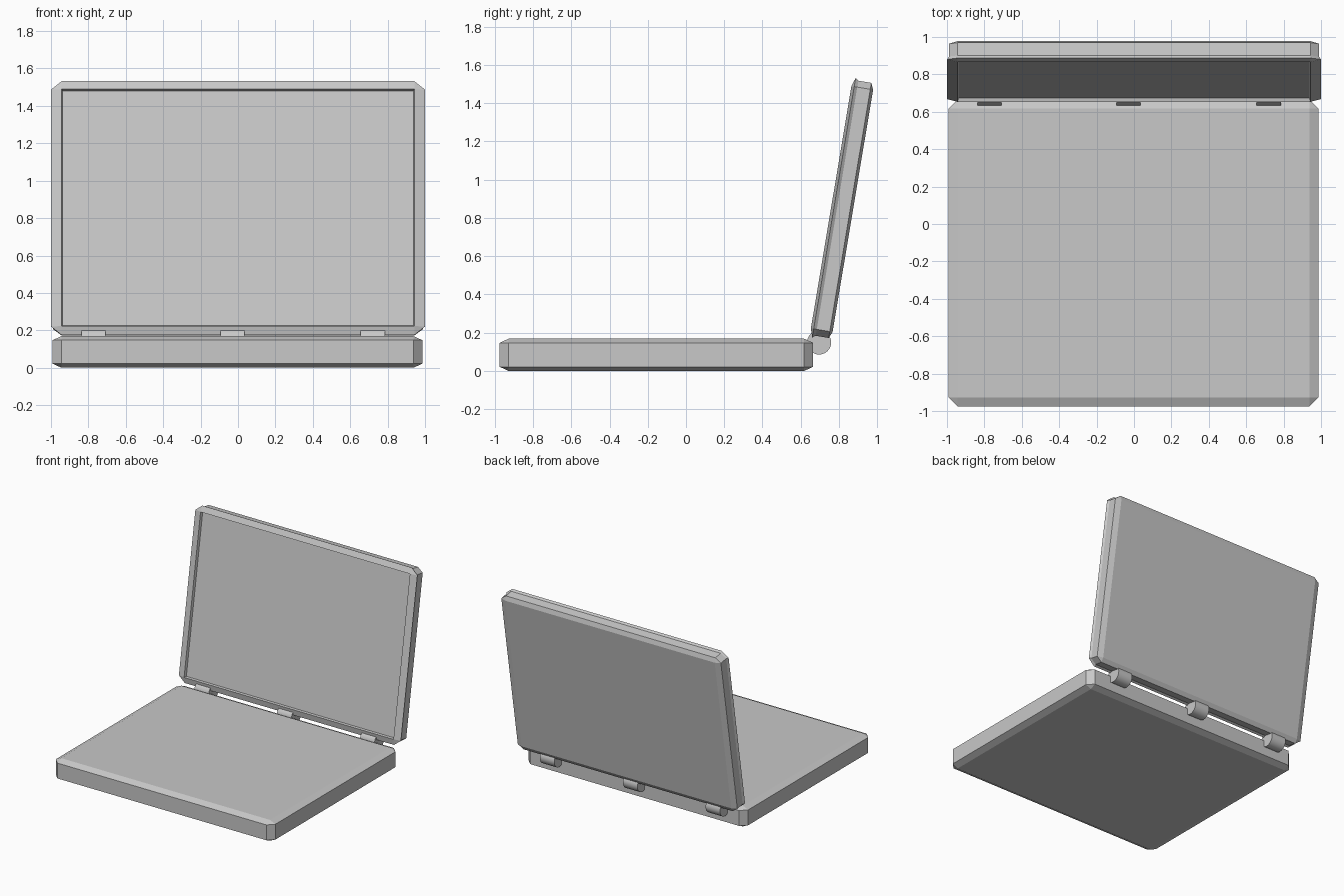
import bpy, bmesh, math

cube = bpy.data.objects.get("Cube")
if cube:
    bpy.data.objects.remove(cube, do_unlink=True)

grey = bpy.data.materials.new("plain_grey")
colour = (0.58, 0.58, 0.58, 1)
grey.use_nodes = True
grey.diffuse_color = colour
grey.node_tree.nodes["Principled BSDF"].inputs["Base Color"].default_value = colour


def add_object(name, bm):
    mesh = bpy.data.meshes.new(name)
    bm.to_mesh(mesh)
    bm.free()
    mesh.materials.append(grey)
    obj = bpy.data.objects.new(name, mesh)
    bpy.context.collection.objects.link(obj)
    return obj


def chamfered_slab(name, inner, levels):
    """Stack corner-cut rectangles; inner is the flat area inside the chamfers,
    each level is (height, half width, half depth)."""
    iw, ih = inner
    bm = bmesh.new()
    rings = []
    for z, w, h in levels:
        cw, ch = min(w, iw), min(h, ih)
        outline = [(w, -ch), (w, ch), (cw, h), (-cw, h),
                   (-w, ch), (-w, -ch), (-cw, -h), (cw, -h)]
        rings.append([bm.verts.new((x, y, z)) for x, y in outline])
    for low, high in zip(rings, rings[1:]):
        for i in range(8):
            j = (i + 1) % 8
            bm.faces.new((low[i], low[j], high[j], high[i]))
    bm.faces.new(rings[0][::-1])
    bm.faces.new(rings[-1])
    # Square levels collapse their corner cuts to single points
    bmesh.ops.remove_doubles(bm, verts=bm.verts, dist=0.0005)
    bmesh.ops.recalc_face_normals(bm, faces=bm.faces)
    return add_object(name, bm)


# Base slab
base = chamfered_slab("base", (0.941, 0.772), [
    (0, 0.941, 0.772), (0.022, 0.989, 0.82),
    (0.147, 0.989, 0.82), (0.169, 0.941, 0.772)])
base.location = (-0.003, -0.155, 0)

# Lid, from its back to the projecting rim and recessed screen
lid = chamfered_slab("lid", (0.943, 0.642), [
    (-0.115, 0.943, 0.642), (-0.1, 0.989, 0.676),
    (-0.031, 0.989, 0.676), (-0.015, 1.0, 0.688),
    (0, 0.943, 0.642), (-0.02, 0.937, 0.636)])
lid.location = (0, 0.759, 0.856)
lid.rotation_euler.x = math.radians(80.5)

# Hinge barrels
for side, x in (("right", -0.773), ("middle", -0.029), ("left", 0.72)):
    bm = bmesh.new()
    bmesh.ops.create_cone(bm, cap_ends=True, segments=32,
                          radius1=0.063, radius2=0.063, depth=0.13)
    hinge = add_object("hinge_" + side, bm)
    hinge.location = (x, 0.696, 0.149)
    hinge.rotation_euler.y = math.pi / 2
    for face in hinge.data.polygons:
        face.use_smooth = len(face.vertices) == 4
    for edge in hinge.data.edges:
        a, b = (hinge.data.vertices[v].co.z for v in edge.vertices)
        edge.use_edge_sharp = abs(a - b) < 0.01
